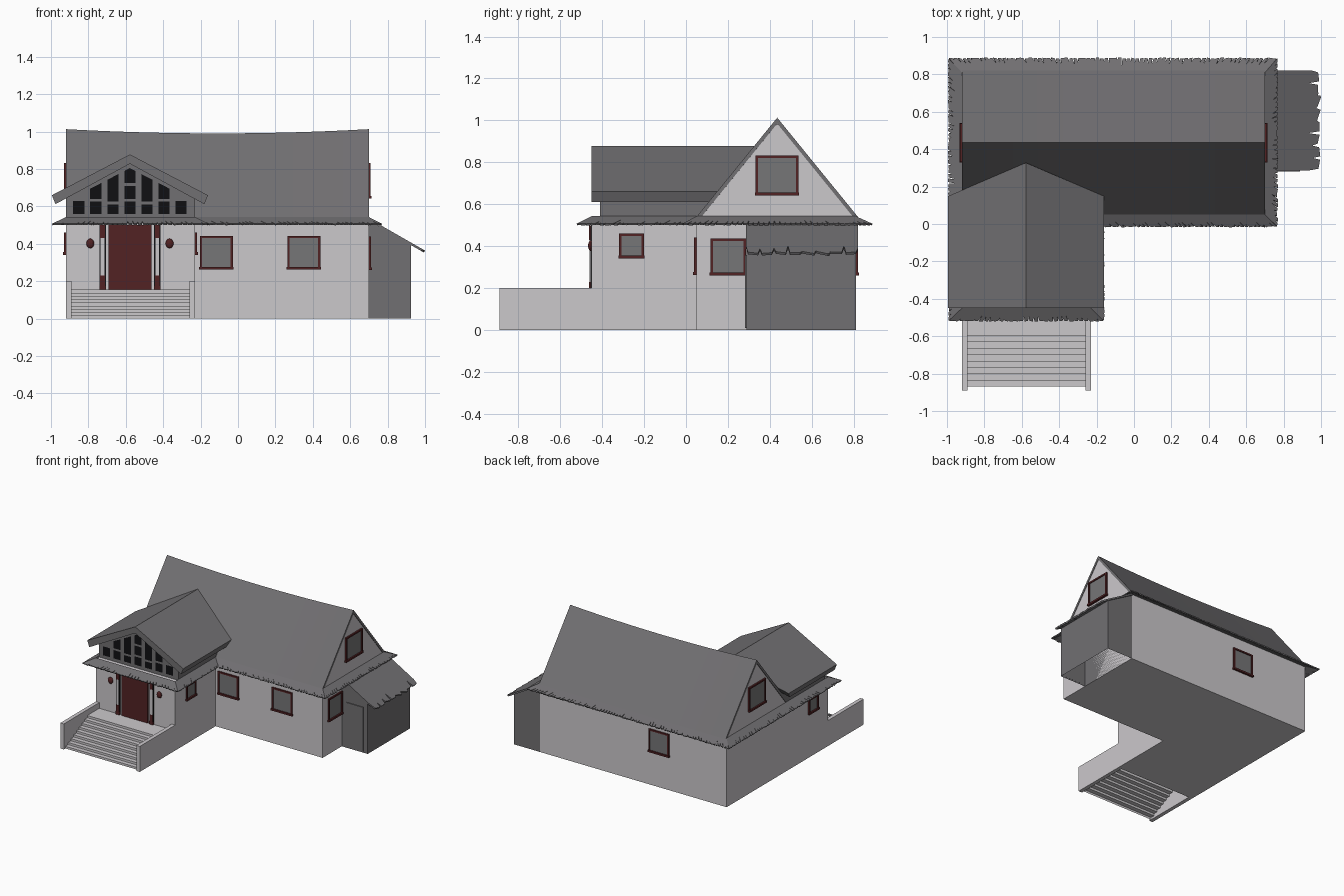
import bpy, bmesh, math, random
from mathutils import Matrix, Vector

if "Cube" in bpy.data.objects:
    bpy.data.objects.remove(bpy.data.objects["Cube"])

random.seed(4)


def material(name, rgb):
    m = bpy.data.materials.new(name)
    m.diffuse_color = (*rgb, 1)
    m.use_nodes = True
    m.node_tree.nodes["Principled BSDF"].inputs["Base Color"].default_value = m.diffuse_color
    return m


WALL = material("pale_plaster", (0.60, 0.58, 0.60))
ROOF = material("grey_shingle", (0.165, 0.160, 0.168))
GLASS = material("grey_glass", (0.18, 0.18, 0.185))
RED = material("dark_red_wood", (0.085, 0.016, 0.017))
BLACK = material("black_glass", (0.005, 0.005, 0.006))


def finish(name, bm, mat, recalc=True):
    if recalc:
        bmesh.ops.recalc_face_normals(bm, faces=bm.faces)
    me = bpy.data.meshes.new(name)
    bm.to_mesh(me)
    bm.free()
    me.materials.append(mat)
    ob = bpy.data.objects.new(name, me)
    bpy.context.collection.objects.link(ob)
    return ob


def add_box(bm, lo, hi, matrix=Matrix()):
    c = [(a + b) / 2 for a, b in zip(lo, hi)]
    s = [b - a for a, b in zip(lo, hi)]
    bmesh.ops.create_cube(bm, size=1, matrix=matrix @ Matrix.Translation(c) @ Matrix.Diagonal((*s, 1)))


def box(name, lo, hi, mat):
    bm = bmesh.new()
    add_box(bm, lo, hi)
    return finish(name, bm, mat)


def prism(name, pts, stations, place, mat, caps=True, closed=True):
    """Sweep a 2D profile through the stations; place(u, v, w) gives x, y, z."""
    bm = bmesh.new()
    rings = [[bm.verts.new(place(u, v, w)) for u, v in pts] for w in stations]
    n = len(pts)
    for r0, r1 in zip(rings, rings[1:]):
        for i in range(n if closed else n - 1):
            j = (i + 1) % n
            bm.faces.new((r0[i], r0[j], r1[j], r1[i]))
    if caps:
        bm.faces.new(rings[0])
        bm.faces.new(rings[-1])
    return finish(name, bm, mat)


# House walls: L-shaped plan
plan = [(-0.92, -0.45), (-0.23, -0.45), (-0.23, 0.05), (0.70, 0.05), (0.70, 0.81), (-0.92, 0.81)]
prism("house_walls", plan, (0, 0.535), lambda u, v, w: (u, v, w), WALL)

# Gable end walls
for side, a, b in (("left", -0.916, -0.90), ("right", 0.68, 0.696)):
    prism("gable_wall_" + side, [(0.06, 0.53), (0.81, 0.53), (0.435, 0.99)], (a, b),
          lambda u, v, w: (w, u, v), WALL)


# Main roof with a sagging ridge
def sag(u, v, w):
    t = (w + 0.11) / 0.81
    return (w, u, v - 0.022 * (1 - t * t) * (v - 0.53) / 0.47)


prism("main_roof", [(0.042, 0.53), (0.435, 1.013), (0.828, 0.53), (0.805, 0.53), (0.435, 0.985), (0.065, 0.53)],
      [-0.92 + 1.62 * i / 12 for i in range(13)], sag, ROOF)


# Porch gable: block and roof run back until they meet the main roof slope
def to_main_roof(u, v, w):
    return (u, w if w < 0 else 0.042 + (v - 0.53) * 0.82, v)


MID = -0.578
prism("porch_gable_wall", [(-0.92, 0.53), (-0.23, 0.53), (-0.23, 0.66), (MID, 0.84), (-0.92, 0.66)],
      (-0.41, 1), to_main_roof, ROOF)
prism("porch_roof", [(-0.995, 0.66), (MID, 0.878), (-0.161, 0.66), (-0.18, 0.612), (MID, 0.828), (-0.976, 0.612)],
      (-0.45, 1), to_main_roof, ROOF)

# Dark panes in the porch gable, tops following the rake
bm = bmesh.new()
rows = {0: [(0.56, 0.625), (0.64, 0.71), (0.725, 0.9)],
        1: [(0.56, 0.61), (0.625, 0.9)],
        2: [(0.56, 0.625), (0.64, 0.9)],
        3: [(0.56, 0.63)]}
for k in range(-3, 4):
    for z0, z1 in rows[abs(k)]:
        xs = [MID + k * 0.091 + d for d in (-0.03, 0, 0.03)]
        pts = [(xs[0], z0), (xs[2], z0)]
        pts += [(x, min(z1, 0.805 - 0.52 * abs(x - MID))) for x in reversed(xs)]
        f = bm.faces.new([bm.verts.new((x, -0.414, z)) for x, z in pts])
        f.normal_update()
        if f.normal.y > 0:
            f.normal_flip()
finish("gable_panes", bm, BLACK, recalc=False)


# Ragged shingle strips between an inner and an outer line
def fringe(bm, a, b, c, d, width, depth):
    a, b, c, d = map(Vector, (a, b, c, d))
    n = max(2, round((b - a).length / width))

    def at(t, s):
        return a.lerp(b, t).lerp(c.lerp(d, t), s)

    notch = [1 - depth * random.random() for _ in range(n + 1)]
    for i in range(n):
        t0, t1, e = i / n, (i + 1) / n, 0.14 / n
        l0, l1 = 1 - 0.07 * random.random(), 1 - 0.07 * random.random()
        pts = [at(t0, 0), at(t1, 0), at(t1, min(notch[i + 1], l1 - 0.01)), at(t1 - e, l1),
               at(t0 + e, l0), at(t0, min(notch[i], l0 - 0.01))]
        f = bm.faces.new([bm.verts.new(p) for p in pts])
        f.normal_update()
        if f.normal.z < 0:
            f.normal_flip()


def thicken(ob, t):
    m = ob.modifiers.new("thickness", 'SOLIDIFY')
    m.thickness = t


outer = [(-0.995, -0.522), (-0.157, -0.522), (-0.157, -0.018), (0.77, -0.018), (0.77, 0.89), (-0.995, 0.89)]
bm = bmesh.new()
for i in range(6):
    j = (i + 1) % 6
    fringe(bm, (*plan[i], 0.543), (*plan[j], 0.543), (*outer[i], 0.507), (*outer[j], 0.507), 0.022, 0.5)
thicken(finish("shingle_skirt", bm, ROOF, recalc=False), 0.009)

# Lean-to shed: open underneath
shed = prism("shed_walls", [(0.925, 0), (0.925, 0.395), (0.70, 0.52), (0.70, 0)], (0.288, 0.81),
             lambda u, v, w: (u, w, v), ROOF)
bm = bmesh.new()
bm.from_mesh(shed.data)
bm.normal_update()
bmesh.ops.delete(bm, geom=[f for f in bm.faces if f.normal.z < -0.9], context='FACES')
bm.to_mesh(shed.data)
bm.free()
bm = bmesh.new()
fringe(bm, (0.70, 0.286, 0.535), (0.70, 0.82, 0.535), (1.0, 0.286, 0.364), (1.0, 0.82, 0.364), 0.065, 0.25)
thicken(finish("shed_roof", bm, ROOF, recalc=False), 0.012)
box("shed_door", (0.743, 0.281, 0.01), (0.887, 0.289, 0.358), ROOF)

# Porch steps, landing and side walls
pts = []
for i in range(9):
    y = -0.87 + 0.034 * i
    pts += [(y, 0.0172 * i), (y, 0.0172 * (i + 1))]
pts.append((-0.45, 0.155))
prism("porch_steps", pts, (-0.89, -0.26), lambda u, v, w: (w, u, v), WALL, caps=False, closed=False)
for side, x in (("left", -0.92), ("right", -0.26)):
    box("porch_side_wall_" + side, (x, -0.89, 0), (x + 0.03, -0.45, 0.2), WALL)

# Front door with carved side posts and oval lamps
box("front_door", (-0.692, -0.459, 0.155), (-0.463, -0.449, 0.50), RED)
for side, s in (("left", -1), ("right", 1)):
    x = MID + s * 0.146
    box("side_light_" + side, (x - 0.017, -0.455, 0.155), (x + 0.017, -0.449, 0.50), BLACK)
    box("post_shaft_" + side, (x - 0.010, -0.461, 0.23), (x + 0.010, -0.449, 0.43), WALL)
    bm = bmesh.new()
    add_box(bm, (x - 0.017, -0.463, 0.155), (x + 0.017, -0.449, 0.175))
    add_box(bm, (x - 0.013, -0.463, 0.175), (x + 0.013, -0.449, 0.23))
    add_box(bm, (x - 0.013, -0.463, 0.43), (x + 0.013, -0.449, 0.50))
    finish("post_ends_" + side, bm, RED)
    bm = bmesh.new()
    bmesh.ops.create_uvsphere(bm, u_segments=12, v_segments=8, radius=1,
                              matrix=Matrix.Translation((MID + s * 0.212, -0.453, 0.402)) @
                              Matrix.Diagonal((0.021, 0.014, 0.026, 1)))
    finish("wall_lamp_" + side, bm, RED)


# Windows: local x along the wall, local -y outwards
def window(name, x, y, angle, w, z0, z1):
    m = Matrix.Translation((x, y, 0)) @ Matrix.Rotation(math.radians(angle), 4, 'Z')
    h, f = w / 2, 0.012
    bm = bmesh.new()
    for sx in (-h, h - f):
        add_box(bm, (sx, -0.011, z0), (sx + f, 0.004, z1), m)
    add_box(bm, (-h, -0.011, z1 - f), (h, 0.004, z1), m)
    add_box(bm, (-h - 0.004, -0.016, z0 - 0.002), (h + 0.004, 0.004, z0 + f), m)
    finish(name + "_frame", bm, RED)
    bm = bmesh.new()
    add_box(bm, (-h + f, -0.004, z0 + f), (h - f, 0.004, z1 - f), m)
    finish(name + "_pane", bm, GLASS)


window("front_window_left", -0.116, 0.05, 0, 0.176, 0.264, 0.442)
window("front_window_right", 0.352, 0.05, 0, 0.176, 0.264, 0.442)
window("side_window", 0.70, 0.201, 90, 0.17, 0.262, 0.438)
window("back_window", -0.335, 0.81, 180, 0.176, 0.262, 0.44)
window("porch_window_right", -0.23, -0.26, 90, 0.118, 0.343, 0.46)
window("porch_window_left", -0.92, -0.26, -90, 0.118, 0.343, 0.46)
window("gable_window_right", 0.698, 0.434, 90, 0.204, 0.645, 0.833)
window("gable_window_left", -0.918, 0.434, -90, 0.204, 0.645, 0.833)
